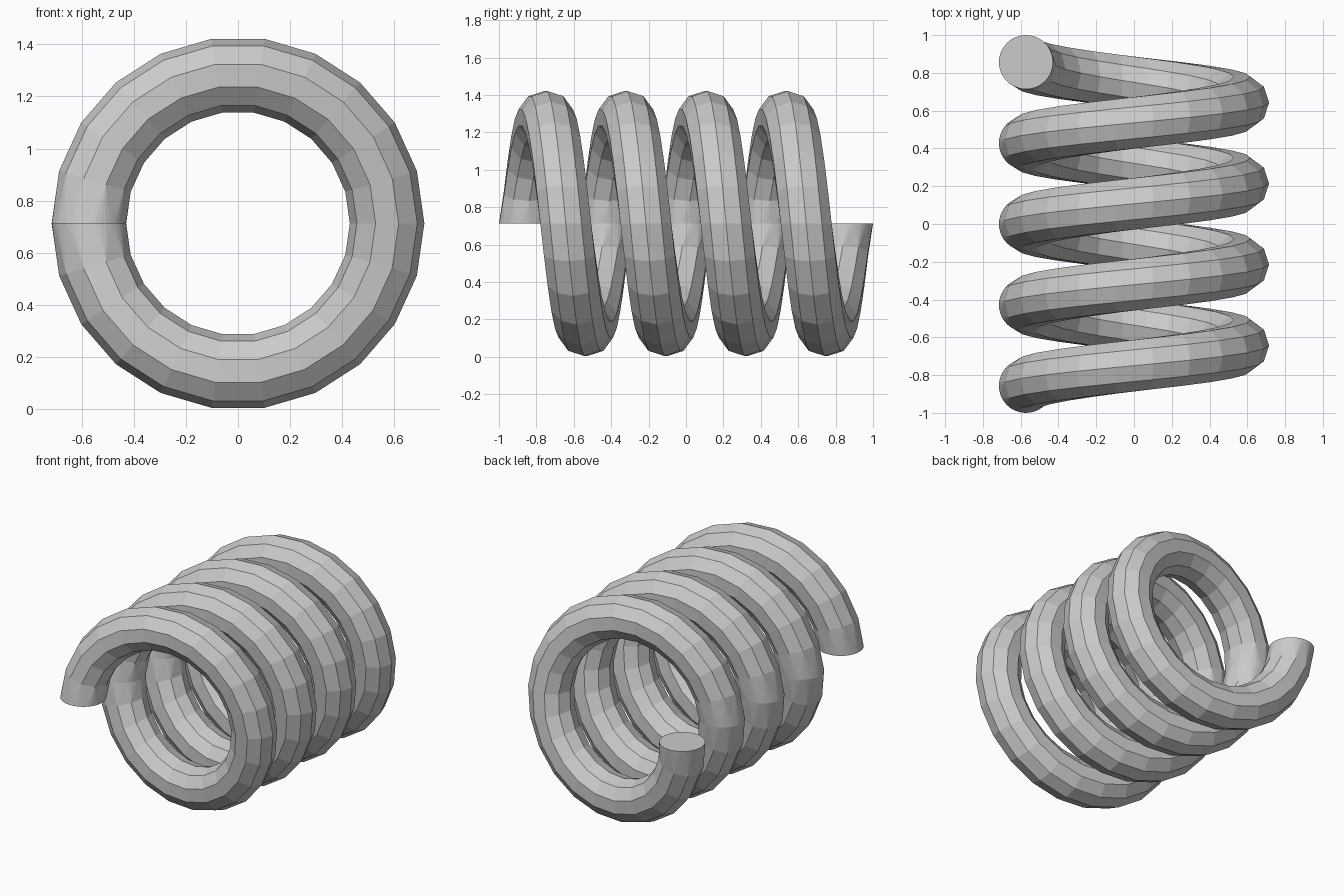
import bpy, bmesh
from math import sin, cos, pi

if "Cube" in bpy.data.objects:
    bpy.data.objects.remove(bpy.data.objects["Cube"])

R, r = 0.572, 0.143           # coil radius, wire radius
TURNS, STEPS, PITCH = 4, 22, 0.4285
SIDES, SEAM_SIDES = 10, 40    # coarse wire section, round section at each turn's seam
ZC = 0.713

bm = bmesh.new()


def ring(step):
    """One wire section, lying in the plane through the coil axis."""
    n = SEAM_SIDES if step % STEPS == 0 else SIDES
    a = 2 * pi * step / STEPS
    yc = PITCH * (step / STEPS - TURNS / 2)
    verts = []
    for i in range(n):
        t = 2 * pi * i / n
        rad = R + r * cos(t)
        verts.append(bm.verts.new((-rad * cos(a), yc + r * sin(t), ZC + rad * sin(a))))
    return verts


def bridge(a, b):
    """Join two sections; fans cover the change from fine to coarse."""
    if len(a) == len(b):
        for i in range(len(a)):
            j = (i + 1) % len(a)
            bm.faces.new((a[i], a[j], b[j], b[i]))
        return
    fine, coarse = (a, b) if len(a) > len(b) else (b, a)
    k = len(fine) // len(coarse)
    for i in range(len(coarse)):
        c0, c1 = coarse[i], coarse[(i + 1) % len(coarse)]
        f = [fine[(i * k + j) % len(fine)] for j in range(k + 1)]
        half = k // 2
        for j in range(k):
            bm.faces.new((f[j], f[j + 1], c0 if j < half else c1))
        bm.faces.new((c0, f[half], c1))


# Spring wire
rings = [ring(s) for s in range(TURNS * STEPS + 1)]
for a, b in zip(rings, rings[1:]):
    bridge(a, b)

# Flat cut ends
bm.faces.new(rings[0])
bm.faces.new(rings[-1])
bmesh.ops.recalc_face_normals(bm, faces=bm.faces[:])

mesh = bpy.data.meshes.new("coil_spring")
bm.to_mesh(mesh)
bm.free()
spring = bpy.data.objects.new("coil_spring", mesh)
bpy.context.collection.objects.link(spring)
